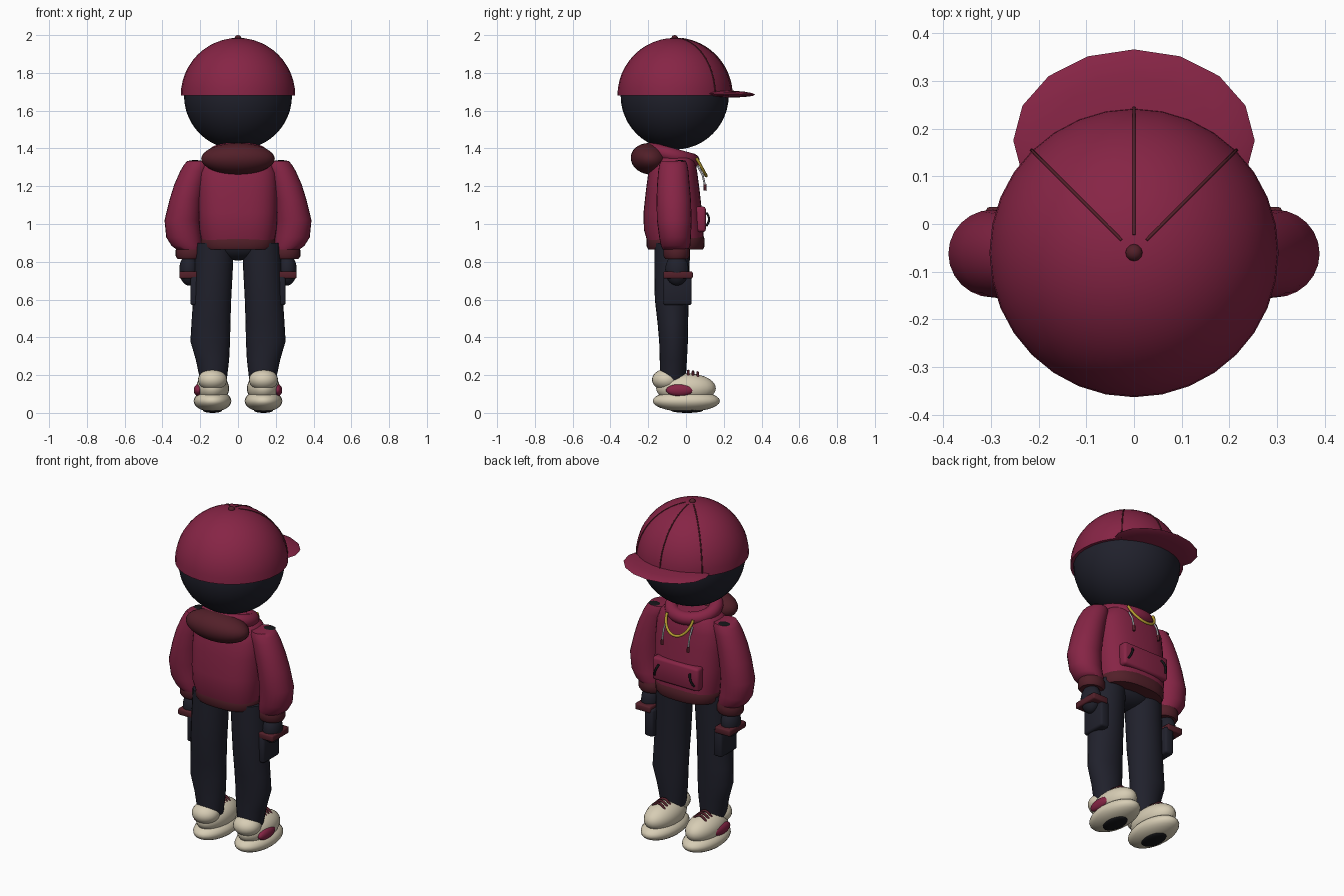
import bpy, bmesh, math
from mathutils import Vector, Matrix

cube = bpy.data.objects.get("Cube")
if cube:
    bpy.data.objects.remove(cube, do_unlink=True)


def material(name, rgb):
    m = bpy.data.materials.new(name)
    m.use_nodes = True
    m.diffuse_color = (*rgb, 1)
    node = next(n for n in m.node_tree.nodes if n.type == 'BSDF_PRINCIPLED')
    node.inputs["Base Color"].default_value = (*rgb, 1)
    node.inputs["Roughness"].default_value = 0.8
    return m


CRIMSON = material("crimson cloth", (0.24, 0.018, 0.06))
MAROON = material("dark maroon", (0.085, 0.014, 0.022))
NAVY = material("dark navy", (0.0145, 0.015, 0.025))
CREAM = material("cream", (0.68, 0.61, 0.46))
GOLD = material("gold", (0.45, 0.32, 0.03))
SILVER = material("silver grey", (0.55, 0.55, 0.58))
BLACK = material("near black", (0.008, 0.008, 0.01))


def finish(name, bm, mat, angle=50):
    bmesh.ops.recalc_face_normals(bm, faces=bm.faces)
    mesh = bpy.data.meshes.new(name)
    bm.to_mesh(mesh)
    bm.free()
    mesh.materials.append(mat)
    mesh.shade_smooth()
    mesh.set_sharp_from_angle(angle=math.radians(angle))
    ob = bpy.data.objects.new(name, mesh)
    bpy.context.collection.objects.link(ob)
    return ob


def ellipsoid(name, loc, radii, mat, segs=24, rings=14, tilt=0, cut=None):
    bm = bmesh.new()
    bmesh.ops.create_uvsphere(bm, u_segments=segs, v_segments=rings, radius=1)
    if cut is not None:  # keep only what lies above the cut
        geom = bm.verts[:] + bm.edges[:] + bm.faces[:]
        res = bmesh.ops.bisect_plane(bm, geom=geom, plane_co=(0, 0, cut),
                                     plane_no=(0, 0, 1), clear_inner=True)
        rim = [e for e in res["geom_cut"] if isinstance(e, bmesh.types.BMEdge)]
        bmesh.ops.contextual_create(bm, geom=rim)
    bm.transform(Matrix.Translation(loc) @ Matrix.Rotation(tilt, 4, 'X')
                 @ Matrix.Diagonal((*radii, 1)))
    return finish(name, bm, mat)


def box(name, loc, size, mat, bevel=0.01):
    bm = bmesh.new()
    bmesh.ops.create_cube(bm, size=1)
    bm.transform(Matrix.Translation(loc) @ Matrix.Diagonal((*size, 1)))
    bmesh.ops.bevel(bm, geom=bm.edges[:], offset=bevel, segments=2,
                    profile=0.5, affect='EDGES')
    return finish(name, bm, mat)


def loft(name, sections, mat, side=1, power=2.0, segs=24):
    """Closed tube through rounded sections (z, x, y, x radius, y radius)."""
    bm = bmesh.new()
    loops = []
    for z, cx, cy, rx, ry in sections:
        loop = []
        for i in range(segs):
            a = math.tau * i / segs
            c, s = math.cos(a), math.sin(a)
            x = math.copysign(abs(c) ** (2 / power), c) * rx
            y = math.copysign(abs(s) ** (2 / power), s) * ry
            loop.append(bm.verts.new((side * (cx + x), cy + y, z)))
        loops.append(loop)
    for a, b in zip(loops, loops[1:]):
        for i in range(segs):
            j = (i + 1) % segs
            bm.faces.new((a[i], a[j], b[j], b[i]))
    bm.faces.new(loops[0])
    bm.faces.new(loops[-1])
    return finish(name, bm, mat)


def tube(name, points, radius, mat):
    curve = bpy.data.curves.new(name, 'CURVE')
    curve.dimensions = '3D'
    curve.bevel_depth = radius
    curve.bevel_resolution = 2
    curve.use_fill_caps = True
    spline = curve.splines.new('POLY')
    spline.points.add(len(points) - 1)
    for p, co in zip(spline.points, points):
        p.co = (*co, 1)
    curve.materials.append(mat)
    ob = bpy.data.objects.new(name, curve)
    bpy.context.collection.objects.link(ob)
    return ob


# Head and cap
HEAD = Vector((0, -0.06, 1.68))
CAP_R = 0.303
ellipsoid("head", HEAD, (0.286, 0.286, 0.286), NAVY, 32, 24)
ellipsoid("cap_crown", HEAD, (CAP_R, CAP_R, CAP_R + 0.002), CRIMSON, 32, 24, cut=0)
ellipsoid("cap_button", (0, -0.06, 1.983), (0.018, 0.018, 0.017), MAROON, 12, 8)
ellipsoid("cap_brim", (0, 0.175, 1.689), (0.253, 0.191, 0.02), CRIMSON, 16, 8, tilt=-0.02)
for k, angle in enumerate((45, 90, 135)):
    a = math.radians(angle)
    arc = []
    for i in range(17):
        t = math.radians(7 + 83 * i / 16)
        arc.append(HEAD + (CAP_R + 0.001) * Vector((
            math.cos(a) * math.sin(t), math.sin(a) * math.sin(t), math.cos(t))))
    tube(f"cap_seam_{k + 1}", arc, 0.0035, MAROON)

# Hoodie body, hem and hood
loft("hoodie_body", [
    (0.90, 0, -0.055, 0.192, 0.148), (0.97, 0, -0.065, 0.205, 0.158),
    (1.06, 0, -0.07, 0.21, 0.155), (1.18, 0, -0.07, 0.21, 0.142),
    (1.27, 0, -0.07, 0.205, 0.13), (1.33, 0, -0.065, 0.18, 0.115),
    (1.37, 0, -0.06, 0.13, 0.09)], CRIMSON, power=2.7, segs=32)
loft("hoodie_hem", [
    (0.865, 0, -0.055, 0.187, 0.145), (0.88, 0, -0.055, 0.196, 0.153),
    (0.92, 0, -0.055, 0.198, 0.154), (0.938, 0, -0.055, 0.19, 0.147)],
    MAROON, power=2.6, segs=32)
ellipsoid("hood_back", (0, -0.19, 1.345), (0.195, 0.103, 0.083), MAROON, 28, 16, tilt=-0.15)
ring = [(0.125 * math.cos(math.tau * i / 32),
         -0.075 + 0.11 * math.sin(math.tau * i / 32),
         1.365 - 0.03 * math.sin(math.tau * i / 32)) for i in range(32)]
collar = tube("hood_collar", ring, 0.038, CRIMSON)
collar.data.splines[0].use_cyclic_u = True
collar.data.bevel_resolution = 4

# Front pouch and gold chain
box("front_pouch", (0, 0.075, 1.025), (0.3, 0.06, 0.135), CRIMSON, 0.014)
chain = []
for i in range(21):
    a = math.pi * i / 20
    chain.append((0.085 * math.cos(a), 0.055 + 0.052 * math.sin(a),
                  1.35 - 0.095 * math.sin(a)))
tube("neck_chain", chain, 0.008, GOLD)

# Hips
ellipsoid("hips", (0, -0.07, 0.89), (0.17, 0.095, 0.083), NAVY)

for side, label in ((1, "left"), (-1, "right")):
    # Arms
    loft(f"{label}_sleeve", [
        (0.865, 0.258, -0.055, 0.068, 0.068), (0.885, 0.27, -0.055, 0.082, 0.078),
        (0.93, 0.288, -0.058, 0.092, 0.084), (1.02, 0.296, -0.062, 0.093, 0.092),
        (1.13, 0.276, -0.065, 0.086, 0.091), (1.21, 0.255, -0.067, 0.082, 0.086),
        (1.28, 0.23, -0.067, 0.076, 0.08), (1.315, 0.215, -0.067, 0.07, 0.074),
        (1.334, 0.21, -0.067, 0.058, 0.066)], CRIMSON, side)
    loft(f"{label}_cuff", [
        (0.815, 0.255, -0.05, 0.066, 0.06), (0.83, 0.255, -0.05, 0.075, 0.07),
        (0.86, 0.255, -0.05, 0.075, 0.07), (0.88, 0.258, -0.05, 0.068, 0.064)],
        MAROON, side)
    ellipsoid(f"{label}_hand", (side * 0.26, -0.048, 0.757), (0.051, 0.062, 0.083), NAVY)
    ellipsoid(f"{label}_shoulder_patch", (side * 0.228, -0.03, 1.334),
              (0.035, 0.028, 0.004), BLACK, 10, 6)

    # Drawstrings and pouch openings
    tube(f"{label}_drawstring", [(side * 0.085, 0.06, 1.31), (side * 0.085, 0.088, 1.26),
                                 (side * 0.085, 0.1, 1.205)], 0.005, SILVER)
    tube(f"{label}_drawstring_tip", [(side * 0.085, 0.1, 1.21), (side * 0.085, 0.102, 1.178)],
         0.008, MAROON)
    slit = []
    for i in range(9):
        t = -1 + i / 4
        slit.append((side * (0.115 + 0.014 * t), 0.108 + 0.014 * (1 - t * t), 1.025 - 0.034 * t))
    tube(f"{label}_pouch_opening", slit, 0.006, BLACK)

    # Legs and cargo pockets
    loft(f"{label}_leg", [
        (0.17, 0.13, -0.07, 0.07, 0.068), (0.28, 0.135, -0.067, 0.088, 0.072),
        (0.38, 0.147, -0.066, 0.105, 0.076), (0.48, 0.143, -0.07, 0.103, 0.081),
        (0.60, 0.137, -0.075, 0.101, 0.09), (0.75, 0.13, -0.075, 0.102, 0.093),
        (0.90, 0.123, -0.072, 0.102, 0.095)], NAVY, side)
    box(f"{label}_cargo_pocket", (side * 0.225, -0.045, 0.65), (0.055, 0.15, 0.16), NAVY, 0.012)
    box(f"{label}_pocket_flap", (side * 0.26, -0.042, 0.73), (0.1, 0.156, 0.038), MAROON, 0.008)

    # Shoes
    x = side * 0.135
    ellipsoid(f"{label}_shoe_sole", (x, 0.002, 0.063), (0.1, 0.178, 0.057), CREAM)
    ellipsoid(f"{label}_shoe_upper", (x, 0.0, 0.13), (0.088, 0.158, 0.08), CREAM)
    ellipsoid(f"{label}_shoe_heel", (x, -0.105, 0.175), (0.077, 0.075, 0.057), CREAM)
    ellipsoid(f"{label}_shoe_side_panel", (x + side * 0.075, -0.033, 0.12),
              (0.024, 0.073, 0.032), CRIMSON)
    ellipsoid(f"{label}_shoe_tread", (x, 0.005, 0.013), (0.05, 0.085, 0.013), BLACK)
    for k in range(3):
        y = 0.012 + 0.025 * k
        lace = []
        for i in range(9):
            t = -1 + i / 4
            lace.append((x + 0.045 * t, y, 0.222 - 0.004 * k - 0.035 * t * t))
        tube(f"{label}_lace_{k + 1}", lace, 0.007, MAROON)
